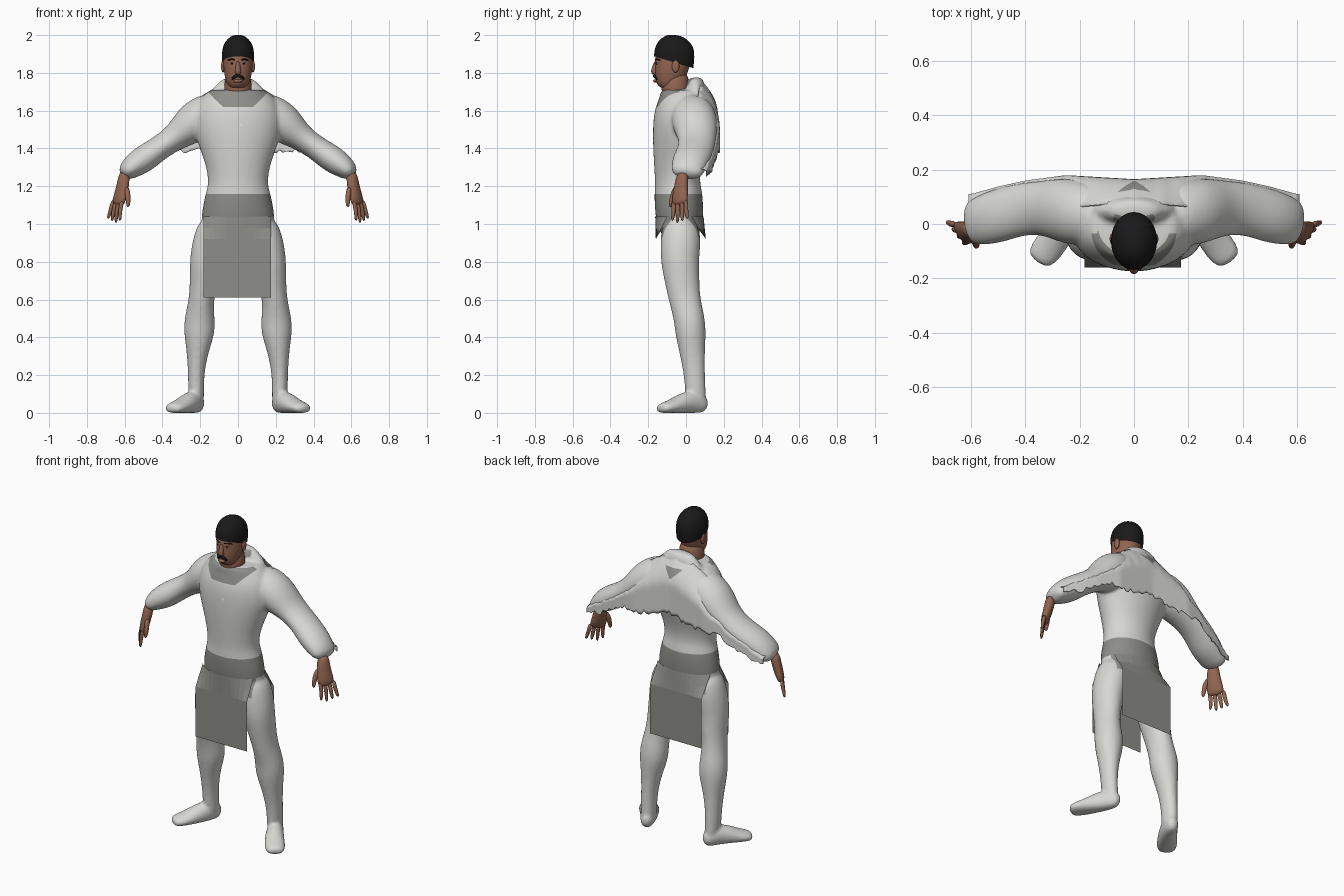
import bpy, bmesh, math, random
from mathutils import Vector

random.seed(4)
if "Cube" in bpy.data.objects:
    bpy.data.objects.remove(bpy.data.objects["Cube"])

X, Y = Vector((1, 0, 0)), Vector((0, 1, 0))
FOOT_SIDE = Vector((.86, .51, 0))
HAND_SIDE = Vector((.6, .8, 0))


def material(name, r, g, b):
    mat = bpy.data.materials.new(name)
    mat.use_nodes = True
    mat.diffuse_color = (r, g, b, 1)
    shader = mat.node_tree.nodes["Principled BSDF"]
    shader.inputs["Base Color"].default_value = (r, g, b, 1)
    shader.inputs["Roughness"].default_value = .8
    return mat


WHITE = material("white cloth", .68, .68, .66)
GREY = material("grey cloth", .27, .27, .25)
SKIN = material("brown skin", .29, .13, .08)
BLACK = material("black hair", .01, .01, .01)
EYE = material("eye white", .5, .47, .43)


def loft(bm, rings, hint=X, side=1, segs=16):
    """Closed tube of elliptical rings: x, y, z, radius along hint, other radius."""
    loops = []
    centres = [Vector(r[:3]) for r in rings]
    for i, (c, ring) in enumerate(zip(centres, rings)):
        t = (centres[min(i + 1, len(rings) - 1)] - centres[max(i - 1, 0)]).normalized()
        u = (hint - t * hint.dot(t)).normalized()
        v = t.cross(u)
        loop = []
        for k in range(segs):
            a = math.tau * k / segs
            p = c + u * ring[3] * math.cos(a) + v * ring[4] * math.sin(a)
            loop.append(bm.verts.new((p.x * side, p.y, max(p.z, 0))))
        loops.append(loop)
    for low, high in zip(loops, loops[1:]):
        for k in range(segs):
            n = (k + 1) % segs
            bm.faces.new((low[k], low[n], high[n], high[k]))
    bm.faces.new(loops[0][::-1])
    bm.faces.new(loops[-1])


def blob(bm, centre, radii):
    made = bmesh.ops.create_uvsphere(bm, u_segments=24, v_segments=16, radius=1)
    for v in made["verts"]:
        v.co = Vector(a * b for a, b in zip(v.co, radii)) + Vector(centre)


def cut(bm, point, normal, clear=False):
    bmesh.ops.bisect_plane(bm, geom=bm.verts[:] + bm.edges[:] + bm.faces[:],
                           plane_co=point, plane_no=normal, clear_inner=clear)


def finish(name, bm, mats, subdivide=0, smooth=True):
    bmesh.ops.recalc_face_normals(bm, faces=bm.faces[:])
    mesh = bpy.data.meshes.new(name)
    bm.to_mesh(mesh)
    bm.free()
    for m in mats:
        mesh.materials.append(m)
    if smooth:
        mesh.shade_smooth()
    ob = bpy.data.objects.new(name, mesh)
    bpy.context.collection.objects.link(ob)
    if subdivide:
        ob.modifiers.new("round", "SUBSURF").levels = subdivide
        ob.modifiers["round"].render_levels = subdivide
    return ob


def interp(x, points):
    for (x0, y0), (x1, y1) in zip(points, points[1:]):
        if x <= x1:
            return y0 + (y1 - y0) * (x - x0) / (x1 - x0)
    return points[-1][1]


# Clothed body: torso, raised collar, sleeves, legs and feet blended into one skin
torso = [(0, -.03, .92, .15, .08), (0, -.03, .97, .19, .115), (0, -.035, 1.04, .198, .128),
         (0, -.04, 1.16, .174, .13), (0, -.045, 1.21, .156, .118), (0, -.045, 1.3, .167, .125),
         (0, -.035, 1.4, .203, .142), (0, -.02, 1.5, .238, .158), (0, -.01, 1.6, .235, .158),
         (0, -.01, 1.67, .195, .13), (0, -.01, 1.705, .155, .125), (0, -.01, 1.712, .13, .11)]
collar = [(0, .045, 1.6, .17, .07), (0, .05, 1.7, .16, .06),
          (0, .05, 1.74, .11, .05), (0, .045, 1.778, .08, .038)]
sleeve = [(.1, .03, 1.61, .1, .09), (.17, .035, 1.585, .12, .11), (.25, .05, 1.525, .125, .11),
          (.33, .06, 1.46, .102, .07), (.42, .055, 1.4, .098, .064), (.5, .03, 1.343, .102, .076),
          (.57, .01, 1.297, .092, .062), (.615, 0, 1.255, .078, .035)]
leg = [(.11, -.03, 1.03, .09, .1), (.147, -.028, .9, .098, .11), (.167, -.034, .8, .091, .102),
       (.18, -.02, .7, .077, .094), (.195, -.008, .6, .065, .084), (.203, .018, .5, .082, .083),
       (.205, .025, .42, .084, .083), (.215, .033, .32, .057, .068), (.222, .045, .2, .043, .056),
       (.222, .05, .1, .042, .056), (.215, .06, .03, .037, .05)]
foot = [(.2, .115, .035, .03, .04), (.225, .05, .06, .047, .065), (.26, -.01, .052, .054, .06),
        (.303, -.07, .034, .06, .04), (.34, -.117, .025, .058, .03), (.357, -.14, .02, .038, .022)]
bm = bmesh.new()
loft(bm, torso, segs=24)
loft(bm, collar)
for side in (1, -1):
    loft(bm, sleeve, Y, side)
    loft(bm, leg, X, side)
    loft(bm, foot, FOOT_SIDE, side)
body = finish("clothed_body", bm, [WHITE, GREY], 2)
remesh = body.modifiers.new("blend", "REMESH")
remesh.mode, remesh.voxel_size = "VOXEL", .01
soften = body.modifiers.new("soften", "SMOOTH")
soften.factor, soften.iterations = .5, 3
bpy.context.view_layer.update()
solid = body.evaluated_get(bpy.context.evaluated_depsgraph_get())
bm = bmesh.new()
bm.from_mesh(solid.to_mesh())
body.modifiers.clear()

# Belt, hip cloth and neck patch cut into the body and coloured
BELT_TOP, BELT_LOW, HIP_LOW, HALF = 1.16, 1.04, .93, .178
PATCH_LOW, PATCH_TOP, PATCH_HALF = 1.62, 1.708, .08
for z in (BELT_TOP, BELT_LOW, HIP_LOW, PATCH_LOW, PATCH_TOP):
    cut(bm, (0, 0, z), (0, 0, 1))
for side in (1, -1):
    cut(bm, (HALF * side, 0, 0), (1, 0, 0))
    cut(bm, (PATCH_HALF * side, 0, PATCH_LOW), (side, 0, -1))
bm.normal_update()
for f in bm.faces:
    c = f.calc_center_median()
    belt = BELT_LOW < c.z < BELT_TOP and abs(c.x) < .3
    hips = HIP_LOW < c.z < BELT_LOW and abs(c.x) < HALF
    patch = (c.y < -.03 and PATCH_LOW < c.z < PATCH_TOP
             and abs(c.x) < PATCH_HALF + c.z - PATCH_LOW)
    lining = c.z > 1.73 and abs(c.x) < .075 and f.normal.y < -.4
    f.material_index = int(belt or hips or patch or lining)
    f.smooth = True
bm.to_mesh(body.data)
bm.free()

# Hanging cloth sheets: curved where they leave the belt, flat and upright below
for name, sign, flat_y in (("front_panel", -1, -.16), ("back_panel", 1, .105)):
    bm = bmesh.new()
    rows = []
    for z, hang in ((BELT_LOW, 0), (.98, .5), (.92, 1), (.61, 1)):
        row = []
        for i in range(13):
            x = -.182 + .356 * i / 12
            hip_y = -.035 + sign * .128 * math.sqrt(1 - (x / .2) ** 2)
            row.append(bm.verts.new((x, hip_y + (flat_y - hip_y) * hang, z)))
        rows.append(row)
    for a, b in zip(rows, rows[1:]):
        for i in range(12):
            bm.faces.new((a[i], a[i + 1], b[i + 1], b[i]))
    finish(name, bm, [GREY], smooth=False)

# Ragged jacket back draped over shoulders and arms
top = [(0, 1.765), (.1, 1.735), (.2, 1.675), (.3, 1.545), (.4, 1.46), (.5, 1.4), (.6, 1.31)]
hem = [(0, 1.43), (.15, 1.4), (.25, 1.385), (.33, 1.39), (.42, 1.34), (.5, 1.29), (.6, 1.265)]
back = [(0, .165), (.25, .18), (.4, .16), (.5, .138), (.6, .11)]
crest = [(0, .08), (.1, .075), (.25, .06), (.6, .02)]
COLS, ROWS = 72, 16
bm = bmesh.new()
grid = []
for i in range(COLS + 1):
    x = -.61 + 1.22 * i / COLS
    ax = abs(x)
    low = interp(ax, hem) + random.uniform(-.018, .012)
    column = []
    for j in range(ROWS + 1):
        t = j / ROWS
        bulge = math.sin(min(1, t * 2) * math.pi / 2)
        y = interp(ax, crest) * (1 - bulge) + interp(ax, back) * bulge
        z = interp(ax, top) * (1 - t) + low * t
        column.append(bm.verts.new((x, y, z)))
    grid.append(column)
for a, b in zip(grid, grid[1:]):
    for j in range(ROWS):
        bm.faces.new((a[j], b[j], b[j + 1], a[j + 1]))

# Grey triangle between the shoulder blades
TIP, BASE = 1.64, 1.7
cut(bm, (0, 0, BASE), (0, 0, 1))
for side in (1, -1):
    cut(bm, (0, 0, TIP), (side, 0, -1))
for f in bm.faces:
    c = f.calc_center_median()
    f.material_index = int(c.z < BASE and abs(c.x) < c.z - TIP)
cape = finish("jacket_back", bm, [WHITE, GREY])
cape.modifiers.new("thickness", "SOLIDIFY").thickness = .005

# Hands with separate fanned fingers
palm = [(.6, -.015, 1.28, .033, .03), (.608, -.025, 1.21, .04, .03),
        (.625, -.033, 1.14, .052, .027), (.64, -.033, 1.095, .05, .019)]
for side, name in ((1, "left_hand"), (-1, "right_hand")):
    bm = bmesh.new()
    loft(bm, palm, HAND_SIDE, side, 12)
    for n in range(4):
        s = -.04 + .027 * n
        x, y = .635 + .6 * s, -.033 + .8 * s
        tip = 1.0 + .012 * abs(n - 1)
        loft(bm, [(x, y, 1.13, .014, .013), (x + .015, y, 1.07, .013, .012),
                  (x + .022 + .2 * s, y + .2 * s, tip, .009, .008)], HAND_SIDE, side, 8)
    loft(bm, [(.592, -.05, 1.2, .018, .018), (.58, -.075, 1.14, .016, .015),
              (.582, -.085, 1.085, .01, .01)], HAND_SIDE, side, 8)
    finish(name, bm, [SKIN], 1)

# Head, neck, nose and ears
bm = bmesh.new()
loft(bm, [(0, -.05, 1.66, .08, .078), (0, -.058, 1.72, .075, .076), (0, -.055, 1.82, .066, .07)])
loft(bm, [(0, -.115, 1.712, .03, .035), (0, -.105, 1.735, .055, .062), (0, -.09, 1.775, .071, .078),
          (0, -.075, 1.83, .077, .092), (0, -.065, 1.89, .08, .1), (0, -.06, 1.94, .066, .083),
          (0, -.06, 1.97, .035, .045)], segs=24)
loft(bm, [(0, -.155, 1.865, .01, .012), (0, -.167, 1.825, .013, .015),
          (0, -.17, 1.803, .02, .02), (0, -.16, 1.793, .012, .012)], segs=12)
blob(bm, (0, -.162, 1.757), (.024, .012, .009))
for side in (1, -1):
    blob(bm, (.08 * side, -.055, 1.835), (.01, .02, .033))
finish("head", bm, [SKIN], 1)

# Hair cap trimmed along a sloping hairline
bm = bmesh.new()
loft(bm, [(0, -.052, 1.77, .072, .085), (0, -.058, 1.85, .084, .102), (0, -.062, 1.9, .087, .109),
          (0, -.064, 1.945, .081, .101), (0, -.062, 1.982, .056, .07),
          (0, -.06, 2.002, .022, .03)], segs=24)
cut(bm, (0, -.16, 1.885), (0, .3, 1), clear=True)
finish("hair", bm, [BLACK], 1)

# Moustache and eyebrows
bm = bmesh.new()
for side in (1, -1):
    loft(bm, [(-.002, -.17, 1.787, .01, .009), (.018, -.165, 1.782, .009, .01),
              (.034, -.152, 1.763, .006, .006)], Y, side, 8)
    loft(bm, [(.012, -.16, 1.868, .006, .005), (.035, -.153, 1.874, .006, .006),
              (.058, -.132, 1.866, .005, .003)], Y, side, 8)
finish("moustache_and_eyebrows", bm, [BLACK], 1)

# Eyes
for name, mat, size, y in (("eyes", EYE, .011, -.15), ("pupils", BLACK, .005, -.155)):
    bm = bmesh.new()
    for side in (1, -1):
        blob(bm, (.032 * side, y, 1.85), (size, .006, .005))
    finish(name, bm, [mat])
